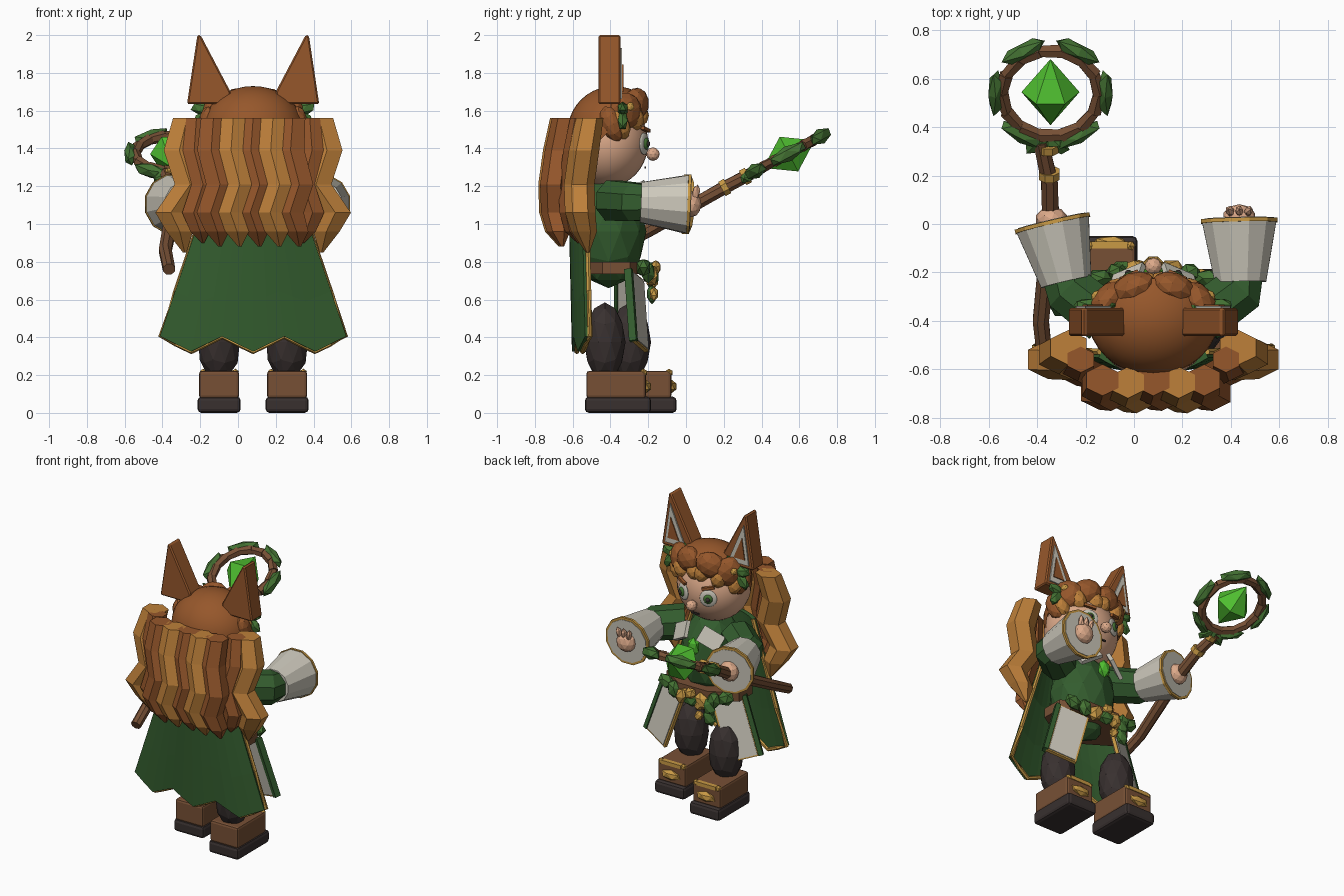
import bpy, bmesh, math
from mathutils import Vector, Matrix, Euler

if "Cube" in bpy.data.objects:
    bpy.data.objects.remove(bpy.data.objects["Cube"])

CX = 0.08  # body centre line


def material(name, code):
    rgb = [int(code[i:i + 2], 16) / 255 for i in (0, 2, 4)]
    lin = [((c + 0.055) / 1.055) ** 2.4 for c in rgb] + [1]
    m = bpy.data.materials.new(name)
    m.use_nodes = True
    m.diffuse_color = lin
    m.node_tree.nodes["Principled BSDF"].inputs["Base Color"].default_value = lin
    return m


HAIR = material("hair_brown", "96572B")
LIGHT = material("hair_light", "BE803A")
GREEN = material("cloth_green", "335C2E")
LEAF = material("leaf_green", "447333")
GEM = material("gem_green", "4FBE30")
CREAM = material("cream", "CCC8BB")
SKIN = material("skin", "DDAA8A")
BLACK = material("charcoal", "38302F")
LEATHER = material("leather", "775035")
GOLD = material("gold", "C99A45")


def finish(name, bm, mat, smooth=False):
    me = bpy.data.meshes.new(name)
    bmesh.ops.recalc_face_normals(bm, faces=bm.faces)
    bm.to_mesh(me)
    bm.free()
    me.materials.append(mat)
    for p in me.polygons:
        p.use_smooth = smooth
    ob = bpy.data.objects.new(name, me)
    bpy.context.collection.objects.link(ob)
    return ob


def place(loc, rot=(0, 0, 0), size=(1, 1, 1)):
    return Matrix.LocRotScale(Vector(loc), Euler(rot), Vector(size))


def box(name, mat, size, loc, rot=(0, 0, 0), bevel=0):
    bm = bmesh.new()
    bmesh.ops.create_cube(bm, size=1, matrix=Matrix.Diagonal((*size, 1)))
    if bevel:
        bmesh.ops.bevel(bm, geom=bm.edges[:], offset=bevel, segments=2, affect='EDGES', profile=0.5)
    bm.transform(place(loc, rot))
    return finish(name, bm, mat)


def blob(name, mat, size, loc, rot=(0, 0, 0), detail=2, smooth=False):
    bm = bmesh.new()
    if smooth:
        bmesh.ops.create_uvsphere(bm, u_segments=32, v_segments=20, radius=1)
    else:
        bmesh.ops.create_icosphere(bm, subdivisions=detail, radius=1)
    bm.transform(place(loc, rot, size))
    return finish(name, bm, mat, smooth)


def loft(name, mat, path, radii, sides=8, level=False):
    """Sweep a polygon along a path; level keeps every ring horizontal."""
    bm = bmesh.new()
    pts = [Vector(p) for p in path]
    rings = []
    for i, p in enumerate(pts):
        d = pts[min(i + 1, len(pts) - 1)] - pts[max(i - 1, 0)]
        q = Matrix.Identity(3) if level else d.to_track_quat('Z', 'Y').to_matrix()
        r = radii[i] if isinstance(radii[i], tuple) else (radii[i], radii[i])
        rings.append([bm.verts.new(p + q @ Vector((r[0] * math.cos(a), r[1] * math.sin(a), 0)))
                      for a in (math.tau * (k + 0.5) / sides for k in range(sides))])
    for a, b in zip(rings, rings[1:]):
        for k in range(sides):
            j = (k + 1) % sides
            bm.faces.new((a[k], a[j], b[j], b[k]))
    bm.faces.new(rings[0])
    bm.faces.new(rings[-1])
    return finish(name, bm, mat)


def prism(name, mat, outline, y0, y1, bevel=0):
    bm = bmesh.new()
    face = bm.faces.new([bm.verts.new((x, y0, z)) for x, z in outline])
    ext = bmesh.ops.extrude_face_region(bm, geom=[face])["geom"]
    bmesh.ops.translate(bm, vec=(0, y1 - y0, 0), verts=[v for v in ext if isinstance(v, bmesh.types.BMVert)])
    if bevel:
        bmesh.ops.bevel(bm, geom=bm.edges[:], offset=bevel, segments=1, affect='EDGES')
    return finish(name, bm, mat)


# Head, face and hair cap
blob("head", SKIN, (0.24, 0.22, 0.235), (CX, -0.42, 1.43), smooth=True)
cap = blob("hair_cap", HAIR, (0.272, 0.245, 0.235), (CX, -0.38, 1.495), smooth=True)
bm = bmesh.new()
bm.from_mesh(cap.data)
bmesh.ops.bisect_plane(bm, geom=bm.verts[:] + bm.edges[:] + bm.faces[:], plane_co=(0, -0.4, 1.5),
                       plane_no=(0, 1, -1), clear_outer=True)
bm.to_mesh(cap.data)
bm.free()
blob("nose", SKIN, (0.036, 0.036, 0.036), (CX, -0.175, 1.37))
box("mouth", BLACK, (0.06, 0.008, 0.01), (CX, -0.217, 1.3))
for s in (-1, 1):
    yaw = -s * 0.42
    out = Vector((math.sin(s * 0.42), math.cos(yaw), 0))
    base = Vector((CX + s * 0.095, -0.222, 1.425))
    for n, m, r, d in (("eye_white", CREAM, 0.055, 0), ("iris", LEAF, 0.029, 0.012), ("pupil", BLACK, 0.015, 0.02)):
        blob(n, m, (r, 0.014, r * 1.05), base + out * d, (0, 0, yaw), smooth=True)
    box("eyebrow", HAIR, (0.08, 0.02, 0.018), base + out * 0.01 + Vector((0, 0, 0.075)), (0, -s * 0.2, yaw))

    # Swept fringe: big dark curls with light strands between
    for n, m, a, z, size in (("fringe_curl", HAIR, 0.36, 1.635, (0.1, 0.065, 0.085)),
                             ("fringe_curl", HAIR, 0.92, 1.6, (0.095, 0.065, 0.1)),
                             ("fringe_curl", HAIR, 1.4, 1.53, (0.06, 0.055, 0.1)),
                             ("fringe_strand", LIGHT, 0.12, 1.575, (0.055, 0.06, 0.065)),
                             ("fringe_strand", LIGHT, 0.63, 1.565, (0.055, 0.068, 0.08)),
                             ("fringe_strand", LIGHT, 1.15, 1.53, (0.05, 0.065, 0.09))):
        blob(n, m, size, (CX + s * 0.235 * math.sin(a), -0.42 + 0.165 * math.cos(a), z), (0, s * 0.4, -s * a))

# Ears with inner plates, leaves and beads
for s in (-1, 1):
    tri = [(CX + s * x, z) for x, z in ((0.35, 1.635), (0.12, 1.635), (0.12, 1.7), (0.278, 2.0), (0.295, 2.0))]
    prism("ear", HAIR, tri, -0.463, -0.347, 0.008)
    for n, m, k, y in (("inner_ear_rim", CREAM, 0.74, -0.338), ("inner_ear", HAIR, 0.4, -0.332)):
        small = [(CX + s * (0.262 + (x - 0.262) * k), 1.74 + (z - 1.74) * k)
                 for x, z in ((0.34, 1.635), (0.13, 1.635), (0.286, 2.0))]
        prism(n, m, small, -0.35, y)
    for dx, dz, t in ((0.2, 1.65, 0.6), (0.27, 1.61, -0.2), (0.275, 1.55, 0.9)):
        blob("ear_leaf", LEAF, (0.065, 0.03, 0.038), (CX + s * dx, -0.335, dz), (0, s * t, 0), 1)
    blob("ear_bead", GOLD, (0.026, 0.026, 0.026), (CX + s * 0.23, -0.3, 1.62))

# Long wavy back hair
WAVE = ((1.56, 0, 0.01), (1.39, -0.012, -0.02), (1.21, 0.035, -0.045), (1.06, -0.015, -0.04), (0.96, 0.02, -0.02))


def lock(x, y, mat, r, flip=1, end=0.88, drift=0):
    path = [(x + flip * dx + drift * (1.56 - z), y + dy, z) for z, dx, dy in WAVE]
    path.append((x + flip * 0.035 + drift * 0.6, y, end))
    loft("back_hair_lock", mat, path, [(r * k, r * 0.85 * k) for k in (0.9, 1, 1, 1, 0.85, 0.12)], 6, True)


for i in range(-2, 3):
    lock(CX + i * 0.105, -0.665 if i % 2 else -0.655, LIGHT if i % 2 else HAIR, 0.085)
for s in (-1, 1):
    lock(CX + s * 0.3, -0.57, HAIR, 0.07, -s, 0.9)
    lock(CX + s * 0.35, -0.52, LIGHT, 0.095, -1.7 * s, 0.85, s * 0.12)

# Torso, collar and pendant
blob("torso", GREEN, (0.215, 0.2, 0.3), (CX, -0.41, 0.96))
for s in (-1, 1):
    box("collar", CREAM, (0.15, 0.025, 0.11), (CX + s * 0.11, -0.225, 1.15), (0.5, s * 0.5, -s * 0.4))
blob("pendant", GEM, (0.045, 0.03, 0.065), (CX, -0.195, 1.08), (0, 0, 0), 1)

# Cape with scalloped hem
bm = bmesh.new()
rows = []
for t in (0, 0.35, 0.7, 1):
    row = []
    for k in range(-6, 7):
        u = k / 6
        hem = 0.365 - 0.04 * math.cos(3 * math.pi * u)
        row.append(bm.verts.new((CX + u * (0.22 + 0.27 * t), -0.61 + 0.07 * u * u + 0.02 * t, 1.2 + (hem - 1.2) * t)))
    rows.append(row)
for a, b in zip(rows, rows[1:]):
    for k in range(12):
        bm.faces.new((a[k], a[k + 1], b[k + 1], b[k]))
border = [r[0].co.copy() for r in rows] + [v.co.copy() for v in rows[-1][1:]] + [r[-1].co.copy() for r in rows[-2::-1]]
cape = finish("cape", bm, GREEN)
sol = cape.modifiers.new("thickness", 'SOLIDIFY')
sol.thickness, sol.offset = 0.028, 0
loft("cape_trim", GOLD, [p + Vector((0, 0.012, 0)) for p in border], [0.014] * len(border), 6)

# Belt with a garland of leaves and gold petals
loft("belt", LEATHER, [(CX, -0.37, 0.735), (CX, -0.37, 0.8)], [(0.3, 0.19)] * 2, 8, True)
for i in range(-3, 4):
    gold = abs(i) == 1
    blob("belt_petal" if gold else "belt_leaf", GOLD if gold else LEAF, (0.065, 0.04, 0.048),
         (CX + i * 0.075, -0.18 - 0.005 * i * i, 0.76 - 0.04 * math.cos(i * 0.6)), (0, i * 0.9, 0), 1)
blob("buckle_petal", GOLD, (0.045, 0.03, 0.04), (CX, -0.16, 0.77), (0, 0.4, 0), 1)
for z in (0.7, 0.63):
    blob("hanging_leaf", LEAF, (0.045, 0.03, 0.06), (CX - 0.13, -0.18, z), (0, 0.4, 0), 1)
    blob("hanging_petal", GOLD, (0.03, 0.025, 0.04), (CX - 0.06, -0.17, z), (0, -0.4, 0), 1)

# Splayed hip panels: gold-edged cream with a green outer strip
for s, y, yaw in ((1, -0.255, 0.35), (-1, -0.3, 0.55)):
    rot = (0.17, -s * 0.28, -s * yaw)
    turn = Euler(rot).to_matrix()
    for name, m, w, h, t, dx in (("panel", CREAM, 0.18, 0.38, 0.034, 0), ("panel_trim", GOLD, 0.205, 0.4, 0.022, 0),
                                 ("panel_strip", GREEN, 0.03, 0.4, 0.04, 0.11)):
        box(name, m, (w, t, h), Vector((CX + s * 0.25, y, 0.54)) + turn @ Vector((s * dx, 0, 0)), rot)

# Legs and boots, one foot ahead of the other
for x, y in ((CX + 0.18, -0.36), (CX - 0.18, -0.225)):
    blob("leg", BLACK, (0.115, 0.11, 0.21), (x, y - 0.07, 0.375))
    box("sole", BLACK, (0.228, 0.35, 0.085), (x, y, 0.043), bevel=0.02)
    box("boot", LEATHER, (0.212, 0.315, 0.145), (x, y - 0.01, 0.15), bevel=0.015)
    box("boot_strap", GOLD, (0.15, 0.03, 0.025), (x, y + 0.138, 0.213))
    blob("toe_ornament", GOLD, (0.075, 0.028, 0.035), (x, y + 0.15, 0.14), (0, 0, 0), 1)
    for s in (-1, 1):
        blob("boot_stud", GOLD, (0.022, 0.022, 0.022), (x + s * 0.085, y + 0.135, 0.212), detail=1)

# Arms with wide cuffs and hands
ARMS = (((0.28, -0.39, 1.125), (0.44, -0.24, 1.115), (0.435, 0.005, 1.105)),
        ((-0.12, -0.39, 1.125), (-0.28, -0.24, 1.115), (-0.335, -0.005, 1.105)))
for arm in ARMS:
    shoulder, elbow, wrist = (Vector(p) for p in arm)
    d = (wrist - elbow).normalized()
    loft("sleeve", GREEN, [shoulder, elbow - d * 0.03, elbow + d * 0.02], [0.115, 0.11, 0.1], 8)
    loft("cuff", CREAM, [elbow, wrist], [0.11, 0.158], 12)
    loft("cuff_rim", GOLD, [wrist, wrist + d * 0.016], [0.164, 0.164], 12)
    loft("cuff_opening", CREAM, [wrist + d * 0.01, wrist + d * 0.019], [0.148, 0.148], 12)
    blob("hand", SKIN, (0.068, 0.052, 0.068), wrist + d * 0.025)
    if wrist.x > 0:
        for i in (-1, 0, 1):
            blob("finger", SKIN, (0.018, 0.022, 0.045), wrist + Vector((i * 0.038, 0.048, 0.06)), (-0.2, i * 0.2, 0), 1)

# Staff shaft, bands, ring, leaves and crystal
shaft = [(-0.365, -0.59, 0.76), (-0.385, -0.4, 0.86), (-0.365, -0.2, 0.965), (-0.345, 0.04, 1.1),
         (-0.35, 0.18, 1.18), (-0.385, 0.34, 1.265)]
loft("staff_shaft", LEATHER, shaft, [0.034, 0.036, 0.038, 0.038, 0.037, 0.034], 8)
for y, x in ((0.19, -0.35), (0.3, -0.355)):
    z = 1.18 + (y - 0.18) * 0.53
    loft("staff_band", GOLD, [(x, y, z), (x, y + 0.03, z + 0.016)], [0.046, 0.046], 8)
TILT = math.radians(28)
frame = place((-0.345, 0.54, 1.372), (TILT, 0, 0))


def on_ring(a, r):
    return frame @ Vector((r * math.cos(a), r * math.sin(a), 0))


for k in range(14):
    a, b = math.tau * k / 14, math.tau * (k + 1.06) / 14
    loft("ring_segment", LEATHER, [on_ring(a, 0.202), on_ring(b, 0.202)], [0.032, 0.026], 6)
for k in range(6):
    a = math.tau * k / 6
    rot = (frame.to_3x3() @ Matrix.Rotation(a, 3, 'Z')).to_euler()
    blob("ring_leaf", LEAF, (0.035, 0.115, 0.042), on_ring(a, 0.226), rot, 1)
for k in (-1, 0, 1):
    blob("staff_leaf", LEAF, (0.035, 0.07, 0.03), (-0.36 + 0.04 * k, 0.33, 1.255), (TILT, 0, k), 1)
bm = bmesh.new()
for flip in (0, math.pi):
    bmesh.ops.create_cone(bm, segments=6, radius1=0.12, radius2=0, depth=0.155,
                          matrix=Matrix.Rotation(flip, 4, 'Y') @ Matrix.Rotation(math.pi / 2, 4, 'Z')
                          @ Matrix.Translation((0, 0, 0.0775)))
bmesh.ops.remove_doubles(bm, verts=bm.verts, dist=0.001)
bm.transform(place((-0.345, 0.545, 1.37), (TILT - math.pi / 2, 0, 0)))
finish("staff_crystal", bm, GEM)
